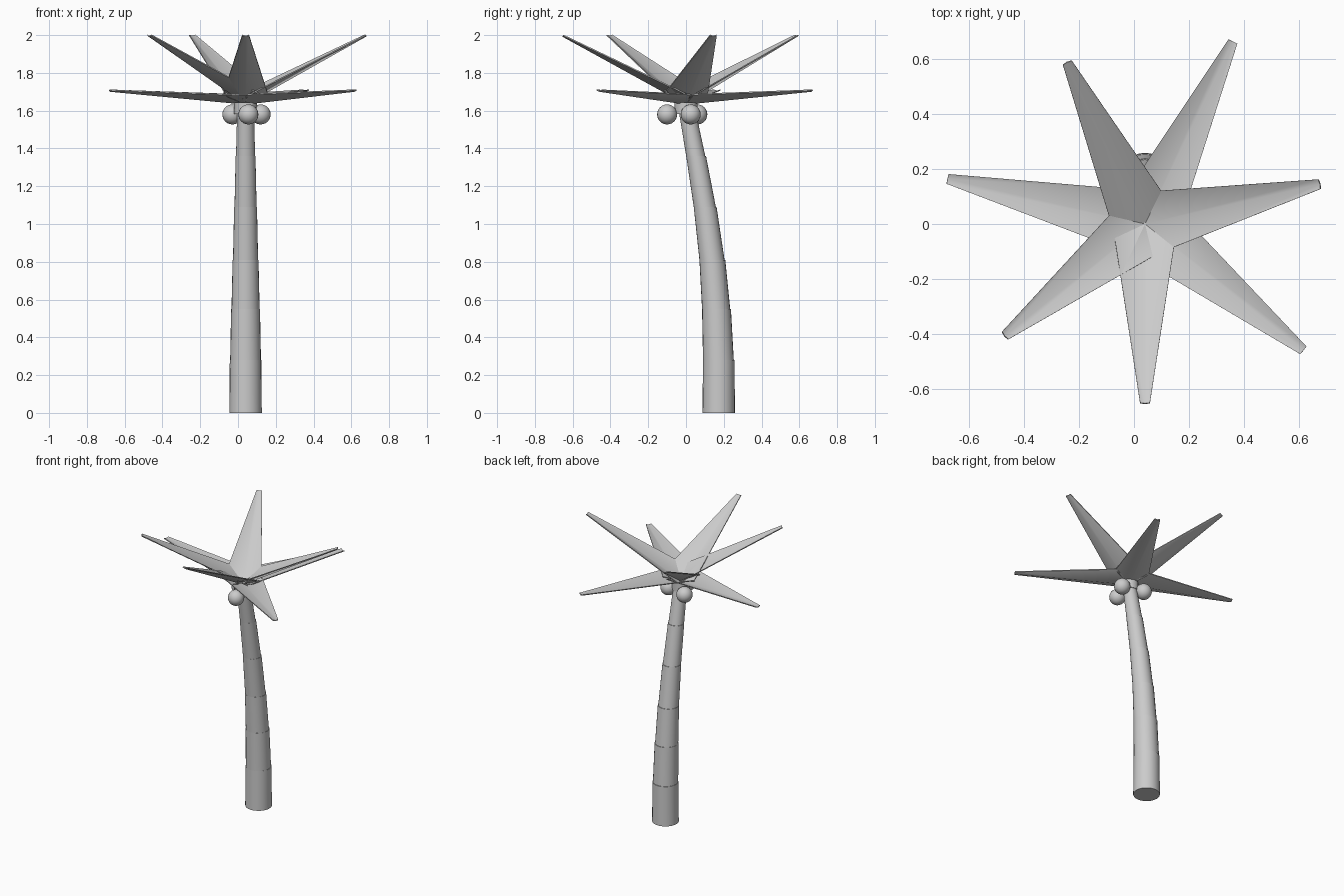
import bpy, bmesh, math
from mathutils import Vector, Matrix

if "Cube" in bpy.data.objects:
    bpy.data.objects.remove(bpy.data.objects["Cube"])

CX, CY = 0.04, 0.0   # crown centre


def make_object(name, verts, faces, angle):
    mesh = bpy.data.meshes.new(name)
    mesh.from_pydata(verts, [], faces)
    bm = bmesh.new()
    bm.from_mesh(mesh)
    bmesh.ops.recalc_face_normals(bm, faces=bm.faces)
    bm.to_mesh(mesh)
    bm.free()
    ob = bpy.data.objects.new(name, mesh)
    bpy.context.collection.objects.link(ob)
    smooth(ob, angle)
    return ob


def smooth(ob, angle):
    bpy.ops.object.select_all(action='DESELECT')
    ob.select_set(True)
    bpy.context.view_layer.objects.active = ob
    bpy.ops.object.shade_smooth_by_angle(angle=math.radians(angle))


# Curved trunk: stacked bands with a small step at every joint (z, centre y, radius)
path = [(0, .173, .086), (.28, .172, .082), (.55, .160, .075), (.81, .138, .067),
        (1.09, .100, .059), (1.36, .052, .051), (1.62, .002, .044)]
SIDES = 24
rings = []
for i, (z, y, r) in enumerate(path):
    if 0 < i < len(path) - 1:
        rings.append((z, y + .0015, r + .0015))
        rings.append((z, y - .0005, r - .0005))
    else:
        rings.append((z, y, r))
verts, faces = [], []
for z, y, r in rings:
    for k in range(SIDES):
        a = 2 * math.pi * k / SIDES
        verts.append((CX + r * math.cos(a), y + r * math.sin(a), z))
for j in range(len(rings) - 1):
    for k in range(SIDES):
        n = (k + 1) % SIDES
        faces.append((j * SIDES + k, j * SIDES + n, (j + 1) * SIDES + n, (j + 1) * SIDES + k))
faces.append(tuple(range(SIDES)))
faces.append(tuple(range((len(rings) - 1) * SIDES, len(rings) * SIDES)))
make_object("trunk", verts, faces, 40)

# Crown hub under the fronds
bpy.ops.mesh.primitive_cylinder_add(vertices=12, radius=.06, depth=.06,
                                    location=(CX, CY, 1.612))
bpy.context.object.name = "crown_hub"
smooth(bpy.context.object, 40)

# Coconuts
for i, (x, y) in enumerate([(.055, -.10), (.12, .025), (-.03, .06)]):
    bpy.ops.mesh.primitive_uv_sphere_add(segments=20, ring_count=12, radius=.053,
                                         location=(x, y, 1.58))
    bpy.context.object.name = f"coconut_{i + 1}"
    smooth(bpy.context.object, 40)


# Fronds: tapered blades folded along a keel, with slight thickness
def frond(name, azimuth, reach, tip_z):
    root_z, t = 1.632, .006
    rise = tip_z - root_z
    length = math.hypot(reach, rise)
    m = (Matrix.Translation((CX, CY, root_z)) @ Matrix.Rotation(azimuth, 4, 'Z')
         @ Matrix.Rotation(-math.atan2(rise, reach), 4, 'Y'))
    pts = []
    for u, w, fold in ((0, .122, .048), (length, .018, .006)):
        for dz in (0, t):
            pts += [(u, -w, fold + dz), (u, 0, dz), (u, w, fold + dz)]
    faces = [(0, 1, 7, 6), (1, 2, 8, 7),            # underside
             (3, 4, 10, 9), (4, 5, 11, 10),         # upper side
             (0, 3, 9, 6), (2, 5, 11, 8),           # long edges
             (0, 1, 4, 3), (1, 2, 5, 4),            # root end
             (6, 7, 10, 9), (7, 8, 11, 10)]         # tip end
    make_object(name, [m @ Vector(p) for p in pts], faces, 60)


# Seven evenly spaced fronds, raised and low ones alternating
for i in range(7):
    az = math.radians(-90) + 2 * math.pi * i / 7
    if i % 2 == 0:
        frond(f"raised_frond_{i + 1}", az, .655, 1.992)
    else:
        frond(f"low_frond_{i + 1}", az, .737, 1.700)
